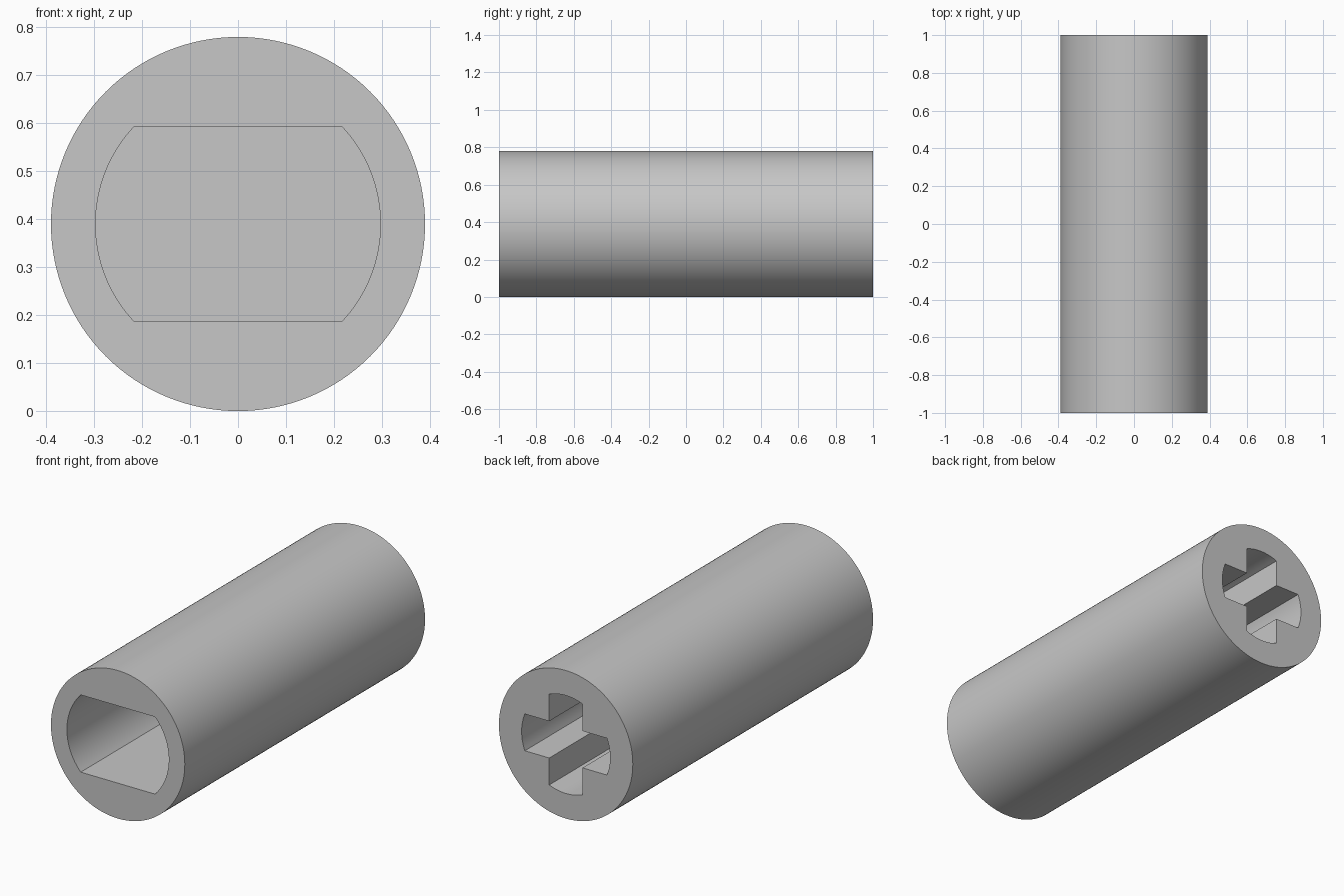
import bpy
import bmesh
from math import asin, cos, sin, pi, hypot

cube = bpy.data.objects.get("Cube")
if cube:
    bpy.data.objects.remove(cube, do_unlink=True)

RADIUS = 0.39
HALF_LENGTH = 1.0
SOCKET_DEPTH = 0.95

grey = bpy.data.materials.new("plain grey")
grey.use_nodes = True
colour = (0.57, 0.57, 0.57, 1)
grey.diffuse_color = colour
grey.node_tree.nodes["Principled BSDF"].inputs["Base Color"].default_value = colour


def arc(radius, start, end, steps):
    return [(radius * cos(start + (end - start) * i / steps),
             radius * sin(start + (end - start) * i / steps)) for i in range(steps + 1)]


def prism(name, profile, y0, y1):
    """Extrude an x/z profile along y, centred on the tube axis."""
    bm = bmesh.new()
    face = bm.faces.new([bm.verts.new((x, y0, RADIUS + z)) for x, z in profile])
    result = bmesh.ops.extrude_face_region(bm, geom=[face])
    moved = [v for v in result["geom"] if isinstance(v, bmesh.types.BMVert)]
    bmesh.ops.translate(bm, vec=(0, y1 - y0, 0), verts=moved)
    bmesh.ops.recalc_face_normals(bm, faces=bm.faces)
    mesh = bpy.data.meshes.new(name)
    bm.to_mesh(mesh)
    bm.free()
    mesh.materials.append(grey)
    obj = bpy.data.objects.new(name, mesh)
    bpy.context.collection.objects.link(obj)
    return obj


def flat_sided_profile(radius, half_height):
    """Circle with its top and bottom cut flat."""
    a = asin(half_height / radius)
    return arc(radius, -a, a, 32) + arc(radius, pi - a, pi + a, 32)


def cross_profile(radius, half_width):
    """Four straight arms with rounded tips."""
    a = asin(half_width / radius)
    points = []
    for k in range(4):
        turn = k * pi / 2
        points += arc(radius, turn - a, turn + a, 12)
        points += arc(hypot(half_width, half_width), turn + pi / 4, turn + pi / 4, 1)[:1]
    return points


# Round body
body = prism("connector_tube", arc(RADIUS, 0, 2 * pi, 128)[:-1], -HALF_LENGTH, HALF_LENGTH)

# Blind sockets: flat-sided at the front, cross-shaped at the back
sockets = [
    prism("front_socket_cutter", flat_sided_profile(0.297, 0.2035),
          -HALF_LENGTH - 0.1, -HALF_LENGTH + SOCKET_DEPTH),
    prism("back_socket_cutter", cross_profile(0.258, 0.097),
          HALF_LENGTH - SOCKET_DEPTH, HALF_LENGTH + 0.1),
]

bpy.ops.object.select_all(action="DESELECT")
body.select_set(True)
bpy.context.view_layer.objects.active = body
for cutter in sockets:
    cutter.hide_render = True
    cut = body.modifiers.new(cutter.name, "BOOLEAN")
    cut.operation = "DIFFERENCE"
    cut.solver = "EXACT"
    cut.object = cutter
    bpy.ops.object.modifier_apply(modifier=cut.name)
    bpy.data.objects.remove(cutter, do_unlink=True)

bpy.ops.object.shade_smooth_by_angle(angle=pi / 6)
